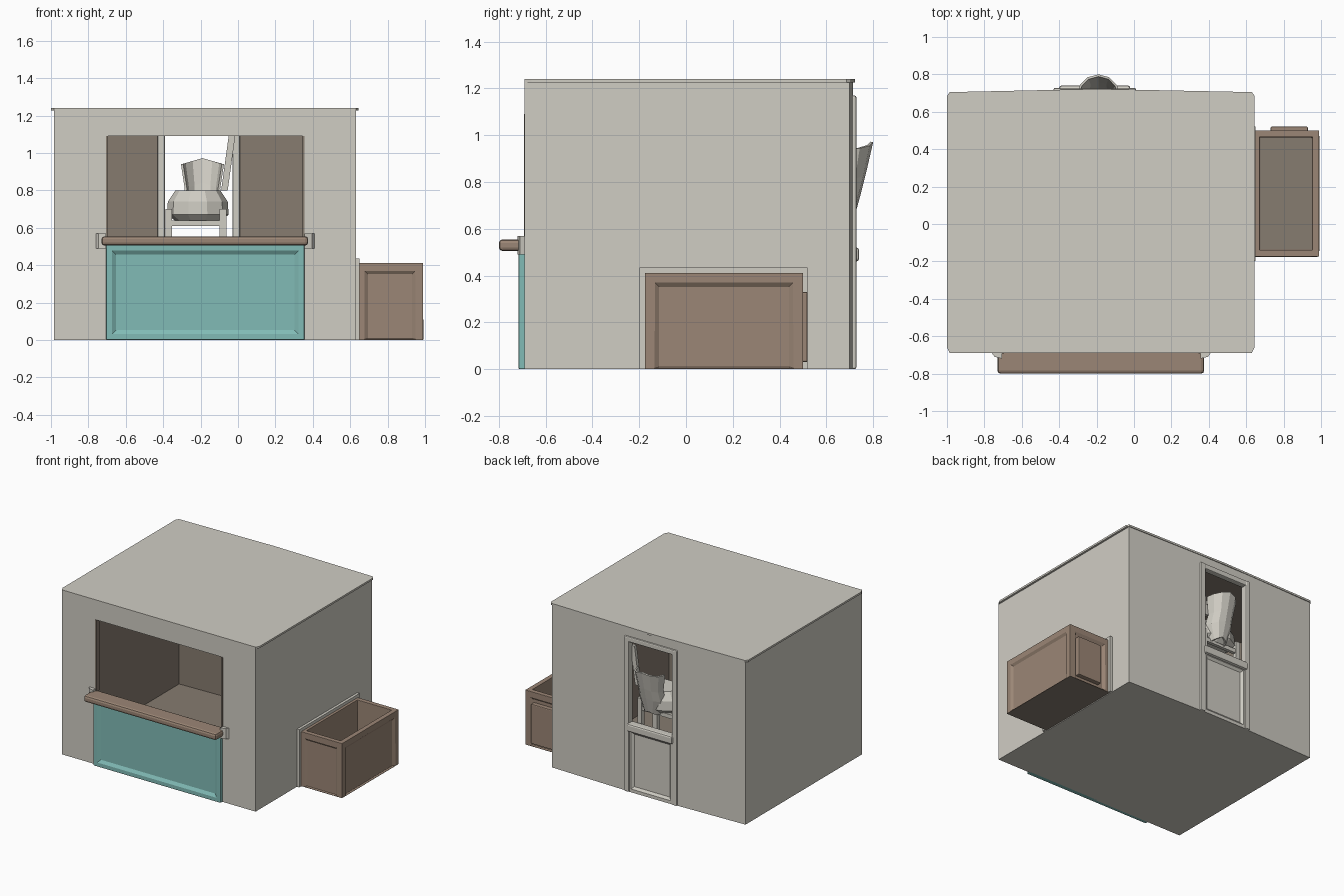
import bpy, bmesh, math
from mathutils import Vector

if "Cube" in bpy.data.objects:
    bpy.data.objects.remove(bpy.data.objects["Cube"])


def material(name, rgb):
    m = bpy.data.materials.new(name)
    m.diffuse_color = (*rgb, 1)
    m.use_nodes = True
    m.node_tree.nodes["Principled BSDF"].inputs["Base Color"].default_value = m.diffuse_color
    return m


WALL = material("plaster", (0.63, 0.61, 0.55))
DARK = material("interior", (0.24, 0.20, 0.16))
TEAL = material("teal_paint", (0.22, 0.50, 0.47))
WOOD = material("brown_wood", (0.33, 0.24, 0.18))


def finish(name, bm, mat, bevel=0):
    bmesh.ops.recalc_face_normals(bm, faces=bm.faces)
    me = bpy.data.meshes.new(name)
    bm.to_mesh(me)
    bm.free()
    ob = bpy.data.objects.new(name, me)
    bpy.context.collection.objects.link(ob)
    if mat:
        me.materials.append(mat)
    if bevel:
        b = ob.modifiers.new("bevel", 'BEVEL')
        b.width, b.segments = bevel, 2
        b.limit_method, b.angle_limit = 'ANGLE', math.radians(60)
    return ob


def box_mesh(x, y, z):
    bm = bmesh.new()
    bmesh.ops.create_cube(bm, size=1)
    for v in bm.verts:
        v.co = [r[0] if c < 0 else r[1] for c, r in zip(v.co, (x, y, z))]
    return bm


def face_towards(bm, d):
    return max(bm.faces, key=lambda f: (f.normal.dot(Vector(d)), f.calc_area()))


def panel(bm, d, margin, slope=0.03, depth=-0.014, to_floor=False):
    """Sink a framed panel into the side facing d."""
    bm.normal_update()
    f = face_towards(bm, d)
    for t, h in ((margin, 0), (slope, depth)):
        bmesh.ops.inset_individual(bm, faces=[f], thickness=t, depth=h)
        if to_floor:
            for v in f.verts:
                if v.co.z < 0.15:
                    v.co.z = 0.004 if h == 0 else 0.008


def box(name, x, y, z, mat=WALL, bevel=0):
    return finish(name, box_mesh(x, y, z), mat, bevel)


def prism(name, pts, z0, z1, mat):
    bm = bmesh.new()
    f = bm.faces.new([bm.verts.new((*p, z0)) for p in pts])
    top = bmesh.ops.extrude_face_region(bm, geom=[f])
    bmesh.ops.translate(bm, vec=(0, 0, z1 - z0),
                        verts=[v for v in top["geom"] if isinstance(v, bmesh.types.BMVert)])
    return finish(name, bm, mat)


def cut(target, cutter):
    cutter.hide_render = True
    m = target.modifiers.new("cut", 'BOOLEAN')
    m.operation, m.solver, m.object = 'DIFFERENCE', 'EXACT', cutter
    m.material_mode = 'TRANSFER'
    bpy.context.view_layer.objects.active = target
    bpy.ops.object.modifier_apply(modifier="cut")
    bpy.data.objects.remove(cutter, do_unlink=True)


# Hollow hut with a slightly bowed back wall
def plan(i):
    return [(-0.985 + i, -0.69 + i), (0.63 - i, -0.69 + i), (0.63 - i, 0.698 - i),
            (0.01, 0.714 - i), (-0.43, 0.714 - i), (-0.985 + i, 0.698 - i)]


walls = prism("hut_walls", plan(0), 0, 1.23, WALL)
cut(walls, prism("room_cutter", plan(0.018), 0.012, 1.218, DARK))
cut(walls, box("window_cutter", (-0.70, 0.35), (-0.8, -0.6), (0.02, 1.09)))
cut(walls, box("door_cutter", (-0.40, -0.03), (0.6, 0.8), (0.02, 1.14)))

# Thin flat roof with clipped corners
prism("roof", [(-0.985, -0.69), (0.63, -0.69), (0.645, -0.66), (0.645, 0.685), (0.63, 0.705),
               (-0.2, 0.722), (-0.985, 0.705), (-1, 0.685), (-1, -0.66)], 1.226, 1.24, WALL)

# Painted front under the serving window
bm = box_mesh((-0.705, 0.355), (-0.716, -0.675), (0, 0.51))
panel(bm, (0, -1, 0), 0.045)
finish("teal_front", bm, TEAL, 0.006)

# Counter shelf and its small end trims
box("counter", (-0.73, 0.375), (-0.80, -0.67), (0.505, 0.555), WOOD, 0.016)
for s, tag in ((-1, "left"), (1, "right")):
    cx = -0.175
    prism("counter_trim_" + tag, [(cx + s * 0.53, -0.69), (cx + s * 0.585, -0.69),
                                  (cx + s * 0.57, -0.71), (cx + s * 0.53, -0.72)], 0.49, 0.57, WALL)

# Window surround, thin
for s, x in (("left", -0.70), ("right", 0.35)):
    box("window_jamb_" + s, (x - 0.006, x + 0.006), (-0.692, -0.66), (0.55, 1.09), DARK)

# Back door: frame, rail and lower leaf
for s, x in (("left", -0.43), ("right", -0.03)):
    box("door_jamb_" + s, (x, x + 0.04), (0.675, 0.728), (0, 1.17), WALL, 0.008)
box("door_header", (-0.40, -0.02), (0.68, 0.725), (1.13, 1.17), WALL, 0.008)
box("door_rail", (-0.40, -0.02), (0.675, 0.74), (0.46, 0.52), WALL, 0.012)
bm = box_mesh((-0.40, -0.02), (0.68, 0.718), (0, 0.48))
panel(bm, (0, 1, 0), 0.035, 0.025)
finish("door_leaf", bm, WALL)

# Open bin against the right wall
bm = box_mesh((0.635, 0.99), (-0.175, 0.50), (0, 0.412))
for d in ((0, -1, 0), (1, 0, 0), (0, 1, 0)):
    panel(bm, d, 0.06, 0.025, -0.012, True)
bm.normal_update()
rim = face_towards(bm, (0, 0, 1))
bmesh.ops.inset_individual(bm, faces=[rim], thickness=0.05)
bmesh.ops.inset_individual(bm, faces=[rim], thickness=0.004, depth=-0.37)
storage_bin = finish("bin", bm, WOOD, 0.014)
storage_bin.data.materials.append(DARK)
for p in storage_bin.data.polygons:
    c = p.center
    if 0.68 < c.x < 0.95 and -0.13 < c.y < 0.46 and c.z < 0.4 and p.area > 0.05:
        p.material_index = 1
box("bin_back_plate", (0.73, 0.93), (0.48, 0.52), (0.03, 0.33), WOOD, 0.006)
for s, y in (("front", -0.198), ("back", 0.495)):
    box("bin_wall_trim_" + s, (0.625, 0.65), (y, y + 0.025), (0, 0.43))
box("bin_wall_trim_top", (0.625, 0.65), (-0.198, 0.52), (0.405, 0.435))

# Tall stool standing inside the back door
bm = bmesh.new()
rings = []
for r, z in ((0.11, 0.63), (0.165, 0.67), (0.16, 0.74), (0.12, 0.80)):
    rings.append([bm.verts.new((-0.215 + r * math.cos(a * math.pi / 5),
                                0.58 + 0.8 * r * math.sin(a * math.pi / 5), z)) for a in range(10)])
for lo, hi in zip(rings, rings[1:]):
    for i in range(10):
        bm.faces.new((lo[i], lo[(i + 1) % 10], hi[(i + 1) % 10], hi[i]))
bm.faces.new(rings[0])
bm.faces.new(rings[-1])
finish("stool_seat", bm, WALL)
for i, (x, y) in enumerate(((-0.37, 0.47), (-0.08, 0.47), (-0.37, 0.65), (-0.08, 0.65))):
    box(f"stool_leg_{i + 1}", (x - 0.018, x + 0.018), (y - 0.018, y + 0.018), (0.01, 0.70), WALL)
for i, y in enumerate((0.47, 0.65)):
    box(f"stool_stretcher_{i + 1}", (-0.37, -0.08), (y - 0.012, y + 0.012), (0.61, 0.64), WALL)

# Curved stool back, flaring out through the opening
bm = bmesh.new()
rows = []
for r, y, z in ((0.06, 0.66, 0.65), (0.10, 0.65, 0.76), (0.095, 0.675, 0.84), (0.115, 0.685, 0.97)):
    rows.append([bm.verts.new((-0.19 + r * math.cos(math.pi * a / 6),
                               y + r * math.sin(math.pi * a / 6),
                               z - 0.03 * abs(math.cos(math.pi * a / 6)))) for a in range(7)])
for lo, hi in zip(rows, rows[1:]):
    for i in range(6):
        bm.faces.new((lo[i], lo[i + 1], hi[i + 1], hi[i]))
back = finish("stool_back", bm, WALL)
back.modifiers.new("thickness", 'SOLIDIFY').thickness = 0.012

# Slim stay from the stool back to the door frame
bm = box_mesh((-0.09, -0.055), (0.66, 0.685), (0.80, 1.09))
for v in bm.verts:
    if v.co.z > 1:
        v.co.x += 0.04
finish("door_stay", bm, WALL)
